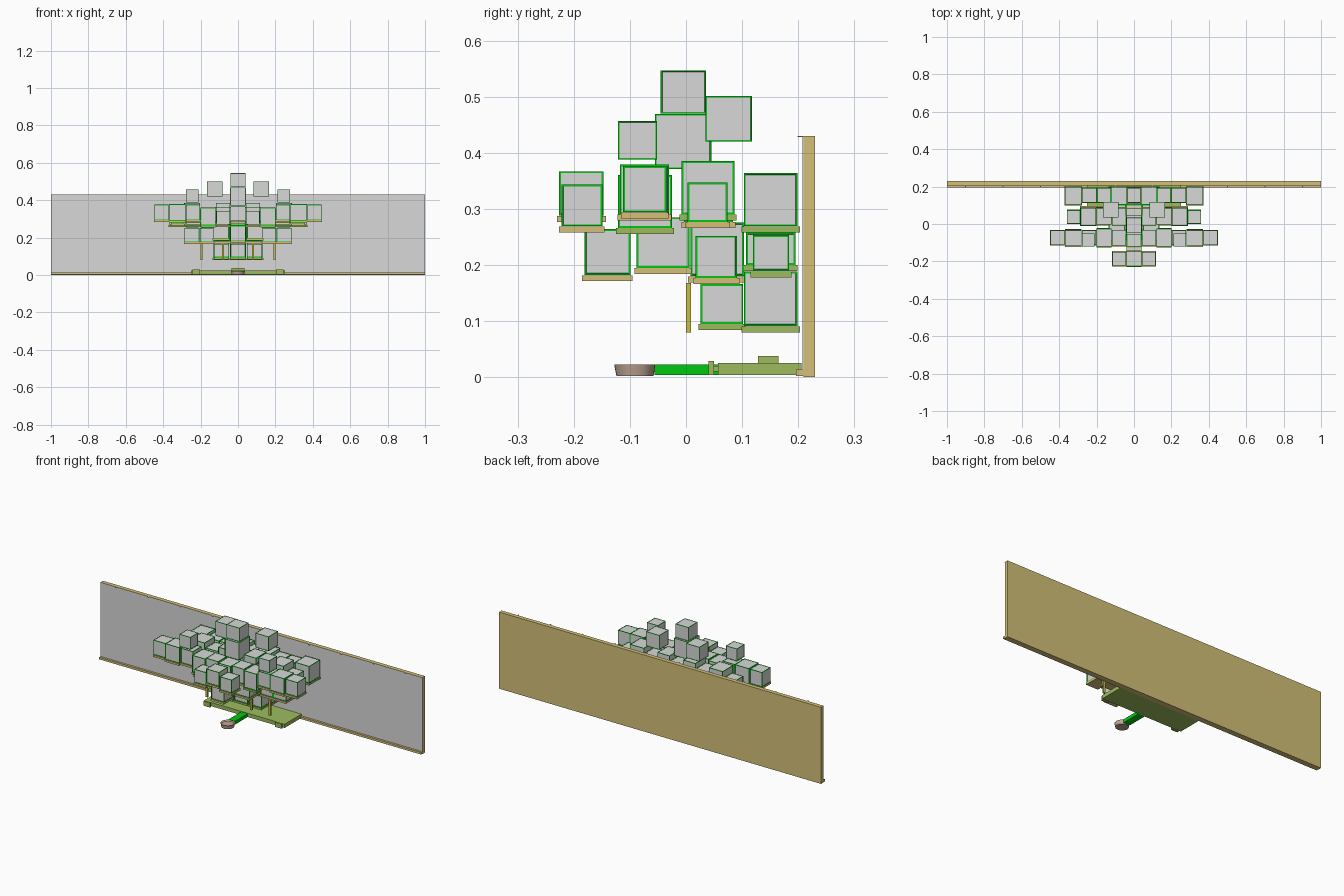
import bpy, bmesh


def material(name, rgb):
    m = bpy.data.materials.new(name)
    m.diffuse_color = (*rgb, 1)
    return m


GREY = material("crate grey", (0.69, 0.69, 0.69))
GREEN = material("edge green", (0.0, 0.58, 0.005))
TAN = material("tan wood", (0.66, 0.53, 0.19))
OLIVE = material("olive", (0.34, 0.50, 0.11))
YELLOW = material("post yellow", (0.58, 0.52, 0.06))
BROWN = material("cup brown", (0.52, 0.38, 0.30))


def finish(bm, name, mats):
    mesh = bpy.data.meshes.new(name)
    bm.to_mesh(mesh)
    bm.free()
    for m in mats:
        mesh.materials.append(m)
    ob = bpy.data.objects.new(name, mesh)
    bpy.context.collection.objects.link(ob)
    return ob


def box(name, x, y, z, mats, border=0):
    """Box from (min, max) ranges, optionally with a coloured frame round recessed faces."""
    bm = bmesh.new()
    bmesh.ops.create_cube(bm, size=1)
    for v in bm.verts:
        for i, (lo, hi) in enumerate((x, y, z)):
            v.co[i] = (lo + hi) / 2 + v.co[i] * (hi - lo)
    if border:
        faces = bm.faces[:]
        rim = bmesh.ops.inset_individual(bm, faces=faces, thickness=border)
        for f in rim["faces"]:
            f.material_index = 1
        bmesh.ops.recalc_face_normals(bm, faces=bm.faces[:])
        # sunken panels
        rim = bmesh.ops.inset_individual(bm, faces=faces, thickness=0.0004, depth=-0.001)
        for f in rim["faces"]:
            f.material_index = 1
    return finish(bm, name, mats)


def mirrored(x):
    return (x, -x) if x else (0,)


# Wall: wooden board with a grey front panel, bottom ledge and slim top rim
box("wall_board", (-1, 1), (0.2095, 0.23), (0, 0.43), [TAN])
box("wall_panel", (-0.9995, 0.9995), (0.208, 0.210), (0.014, 0.428), [GREY])
box("wall_ledge", (-1, 1), (0.196, 0.210), (0.002, 0.014), [TAN])
box("wall_top_rim", (-1, 1), (0.207, 0.210), (0.428, 0.430), [TAN])
for i in range(10):
    px = -0.9 + i * 0.2
    box("wall_peg", (px - 0.003, px + 0.003), (0.199, 0.208), (0.428, 0.430), [GREY])

# Crate rows: y range, z range, (x centre, half width) pairs, pallet colour
ROWS = [
    # lowest tier
    ((0.026, 0.102), (0.095, 0.166), ((0, 0.042), (0.088, 0.040)), OLIVE),
    ((0.103, 0.199), (0.091, 0.188), ((0, 0.044), (0.091, 0.043)), OLIVE),
    # middle tier
    ((-0.181, -0.099), (0.182, 0.264), ((0, 0.040),), TAN),
    ((-0.088, 0.006), (0.195, 0.285), ((0, 0.043), (0.09, 0.044)), TAN),
    ((0.008, 0.103), (0.180, 0.276), ((0, 0.041), (0.085, 0.041)), TAN),
    ((0.017, 0.091), (0.177, 0.252), ((0.167, 0.037), (0.247, 0.040)), TAN),
    ((0.107, 0.195), (0.200, 0.258), ((0, 0.041), (0.085, 0.041)), OLIVE),
    ((0.119, 0.184), (0.189, 0.253), ((0.165, 0.034), (0.245, 0.034)), OLIVE),
    # upper tier
    ((-0.222, -0.149), (0.269, 0.343), ((0.079, 0.037),), TAN),
    ((-0.226, -0.147), (0.288, 0.367), ((0, 0.040),), TAN),
    ((-0.121, -0.025), (0.266, 0.360), ((0, 0.039), (0.160, 0.040)), OLIVE),
    ((-0.116, -0.032), (0.280, 0.364), ((0.080, 0.038),), TAN),
    ((-0.112, -0.035), (0.294, 0.376), ((0.240, 0.038), (0.409, 0.038)), TAN),
    ((-0.118, -0.030), (0.290, 0.379), ((0.325, 0.044),), TAN),
    ((0.003, 0.074), (0.277, 0.347), ((0.323, 0.035),), TAN),
    ((-0.004, 0.084), (0.277, 0.357), ((0, 0.040), (0.160, 0.040)), TAN),
    ((-0.008, 0.086), (0.290, 0.385), ((0.080, 0.038), (0.245, 0.043)), OLIVE),
    ((0.103, 0.199), (0.269, 0.364), ((0.080, 0.043), (0.325, 0.045)), OLIVE),
    ((0.115, 0.192), (0.269, 0.350), ((0, 0.035), (0.160, 0.036), (0.239, 0.040)), OLIVE),
]
for yr, zr, centres, wood in ROWS:
    for c, h in centres:
        for x in mirrored(c):
            box("crate", (x - h, x + h), yr, zr, [GREY, GREEN], 0.0045)
            box("pallet", (x - h - 0.001, x + h + 0.001), (yr[0] - 0.004, yr[1] + 0.004),
                (zr[0] - 0.011, zr[0] - 0.0005), [wood])

# Loose crates stacked on top
for yr, zr, h, c in (((-0.055, 0.045), (0.371, 0.469), 0.044, 0),
                     ((-0.045, 0.036), (0.470, 0.547), 0.040, 0),
                     ((0.035, 0.118), (0.420, 0.501), 0.041, 0.124),
                     ((-0.121, -0.052), (0.388, 0.457), 0.034, 0.245)):
    for x in mirrored(c):
        box("top_crate", (x - h, x + h), yr, zr, [GREY, GREEN], 0.0035)

# Posts
for x in (-0.195, -0.08, 0.08, 0.195):
    box("post", (x - 0.006, x + 0.006), (0.0, 0.009), (0.08, 0.168), [YELLOW])

# Ground platform with latch and end blocks
box("platform", (-0.25, 0.25), (0.057, 0.206), (0.004, 0.025), [OLIVE])
box("latch", (-0.035, 0.035), (0.128, 0.165), (0.025, 0.038), [OLIVE])
for s in (-1, 1):
    x = s * 0.222
    box("platform_block", (x - 0.02, x + 0.02), (0.040, 0.050), (0.004, 0.029), [OLIVE])
    box("block_pin", (x - 0.006, x + 0.006), (0.050, 0.058), (0.010, 0.020), [OLIVE])

# Arm ending in a tapered round cup
box("arm", (-0.02, 0.02), (-0.056, 0.057), (0.004, 0.023), [GREEN])
bm = bmesh.new()
bmesh.ops.create_cone(bm, cap_ends=True, segments=32, radius1=0.033, radius2=0.037, depth=0.021)
top = max(bm.faces, key=lambda f: f.calc_center_median().z)
bmesh.ops.inset_region(bm, faces=[top], thickness=0.006)
bmesh.ops.translate(bm, verts=top.verts[:], vec=(0, 0, -0.006))
bmesh.ops.translate(bm, verts=bm.verts, vec=(0, -0.091, 0.0125))
cup = finish(bm, "cup", [BROWN])
bpy.context.view_layer.objects.active = cup
cup.select_set(True)
bpy.ops.object.shade_smooth_by_angle()
